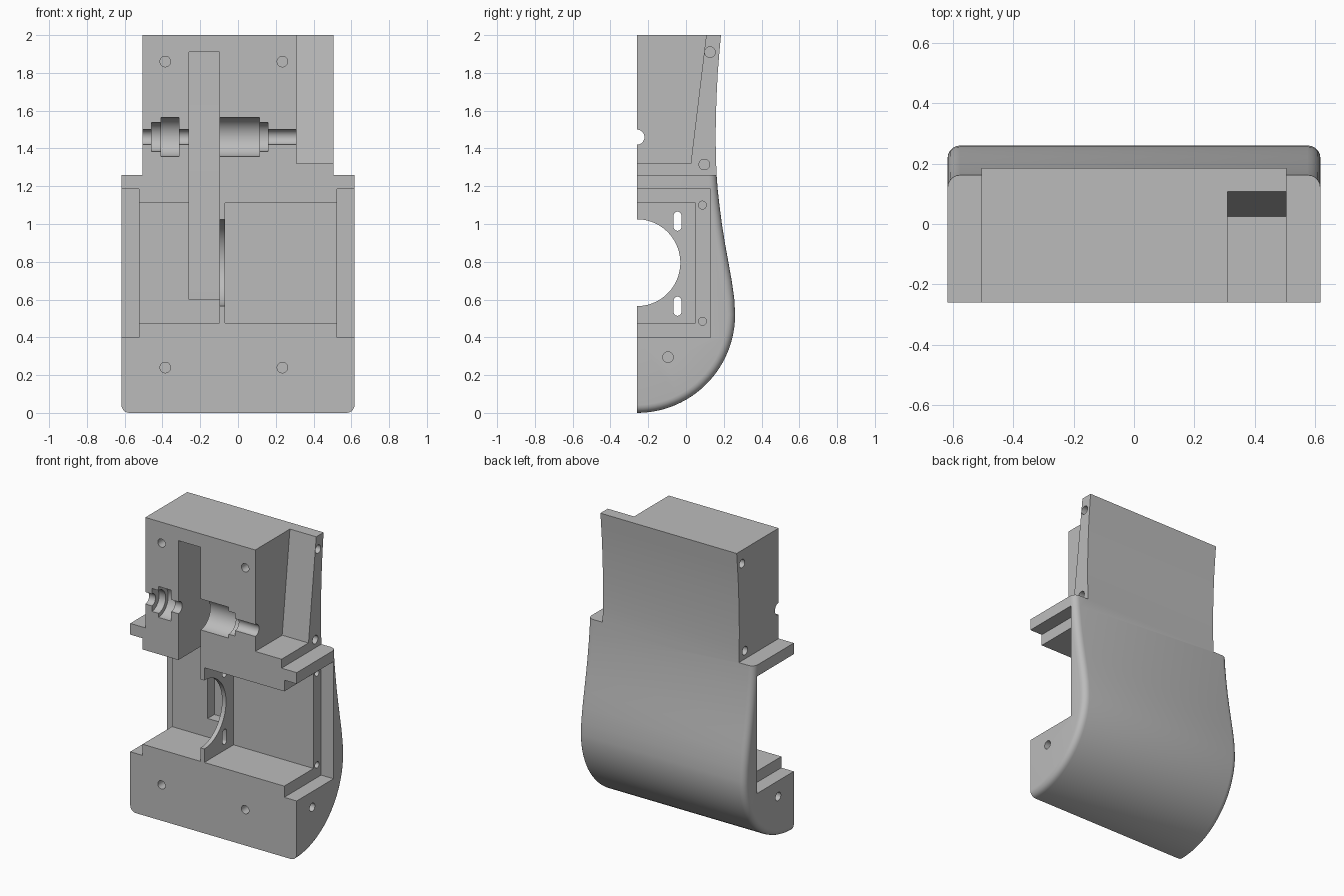
import bpy, bmesh, math

old = bpy.data.objects.get("Cube")
if old:
    bpy.data.objects.remove(old, do_unlink=True)

FRONT, OUT = -0.26, -0.4      # front face, and a plane safely ahead of it

grey = bpy.data.materials.new("plain_grey")
grey.use_nodes = True
colour = (0.5, 0.5, 0.5, 1)
grey.diffuse_color = colour
grey.node_tree.nodes["Principled BSDF"].inputs["Base Color"].default_value = colour


def prism(name, outline, a, b, axis="X", round_back=0):
    """Extrude an outline from a to b: (y, z) points along X, (x, z) points along Y."""
    bm = bmesh.new()
    place = (lambda p, d: (d, p[0], p[1])) if axis == "X" else (lambda p, d: (p[0], d, p[1]))
    low = [bm.verts.new(place(p, a)) for p in outline]
    high = [bm.verts.new(place(p, b)) for p in outline]
    bm.faces.new(low)
    bm.faces.new(high)
    n = len(outline)
    for i in range(n):
        j = (i + 1) % n
        bm.faces.new((low[i], low[j], high[j], high[i]))
    bmesh.ops.recalc_face_normals(bm, faces=bm.faces)
    if round_back:
        top = max(p[1] for p in outline)
        edges = []
        for e in bm.edges:
            u, v = e.verts[0].co, e.verts[1].co
            along = abs(u.x - v.x) > 0.01
            at_front = max(u.y, v.y) < FRONT + 0.001
            at_top = min(u.z, v.z) > top - 0.001
            if not (along or at_front or at_top):
                edges.append(e)
        bmesh.ops.bevel(bm, geom=edges, offset=round_back, segments=5,
                        profile=0.5, affect="EDGES")
        bmesh.ops.recalc_face_normals(bm, faces=bm.faces)
    mesh = bpy.data.meshes.new(name)
    bm.to_mesh(mesh)
    bm.free()
    mesh.materials.append(grey)
    obj = bpy.data.objects.new(name, mesh)
    bpy.context.collection.objects.link(obj)
    return obj


def box(u0, u1, z0, z1):
    return [(u0, z0), (u1, z0), (u1, z1), (u0, z1)]


def slot(u, z, r, half=0.0, n=24):
    """Circle, or a tall slot when half is above zero."""
    pts = []
    for i in range(n):
        t = 2 * math.pi * (i + 0.5) / n
        pts.append((u + r * math.cos(t), z + r * math.sin(t) + math.copysign(half, math.sin(t))))
    return pts


def combine(target, tool, operation="DIFFERENCE"):
    mod = target.modifiers.new("combine", "BOOLEAN")
    mod.operation, mod.solver, mod.object = operation, "EXACT", tool
    bpy.context.view_layer.objects.active = target
    bpy.ops.object.modifier_apply(modifier=mod.name)
    bpy.data.objects.remove(tool, do_unlink=True)


# Wide lower body: quarter-round bottom running into the curved back
R = 0.52
arc = [(FRONT + R * math.sin(t), R - R * math.cos(t))
       for t in (math.pi / 2 * i / 24 for i in range(25))]
back = [(0.256, 0.6), (0.242, 0.7), (0.224, 0.8), (0.206, 0.9), (0.19, 1.0),
        (0.177, 1.1), (0.168, 1.18), (0.162, 1.26)]
housing = prism("housing", arc + back + [(FRONT, 1.26)], -0.617, 0.617, round_back=0.042)

# Narrow upper body
upper_back = [(0.168, 1.18), (0.162, 1.26), (0.158, 1.36), (0.157, 1.46), (0.158, 1.56),
              (0.162, 1.68), (0.168, 1.8), (0.176, 1.9), (0.185, 2.0)]
upper = prism("upper_body", [(FRONT, 1.2)] + upper_back[1:] + [(FRONT, 2.0)], -0.505, 0.505)
combine(housing, upper, "UNION")

cuts = []


def cut(outline, a, b, axis="X"):
    cuts.append(prism("cutter", outline, a, b, axis))


# Inner cavity on both sides of the thin bearing wall
cut(box(OUT, 0.05, 0.475, 1.11), -0.56, -0.097)
cut(box(OUT, 0.05, 0.475, 1.11), -0.068, 0.56)
# Side recesses
for s in (-1, 1):
    cut(box(OUT, 0.13, 0.4, 1.185), *sorted((s * 0.525, s * 0.8)))
# Round opening and adjusting slots in the bearing wall
cut(slot(FRONT, 0.795, 0.23, n=64), -0.15, -0.03)
for z in (0.565, 1.015):
    cut(slot(-0.045, z, 0.021, 0.03), -0.15, -0.03)
# Long belt groove
cut([(OUT, 0.6), (0.12, 0.6), (0.12, 1.2), (0.124, 1.4), (0.132, 1.61),
     (0.132, 1.91), (OUT, 1.91)], -0.26, -0.097)
# Sloped notch at the upper corner
cut([(OUT, 1.32), (0.025, 1.32), (0.107, 2.0), (0.12, 2.1), (OUT, 2.1)], 0.31, 0.7)
# Stepped half-round bed for the shaft and its bearings
for r, a, b in ((0.04, -0.7, 0.4), (0.077, -0.457, -0.35), (0.104, -0.408, -0.313),
                (0.104, -0.15, 0.113), (0.077, 0.05, 0.16)):
    cut(slot(FRONT, 1.46, r, n=48), a, b)
# Screw holes in the front
for x in (-0.385, 0.235):
    for z in (0.24, 1.86):
        cut(slot(x, z, 0.028), OUT, FRONT + 0.12, "Y")
# Screw holes in the sides: y, z, radius, face position
for y, z, r, face in ((0.127, 1.91, 0.028, 0.505), (0.097, 1.315, 0.028, 0.505),
                      (-0.095, 0.295, 0.028, 0.617), (0.087, 1.1, 0.021, 0.525),
                      (0.087, 0.485, 0.021, 0.525)):
    for s in (-1, 1):
        cut(slot(y, z, r), *sorted((s * (face - 0.12), s * (face + 0.06))))

for tool in cuts:
    combine(housing, tool)

bpy.ops.object.select_all(action="DESELECT")
housing.select_set(True)
bpy.context.view_layer.objects.active = housing
bpy.ops.object.shade_smooth_by_angle(angle=math.radians(30))
